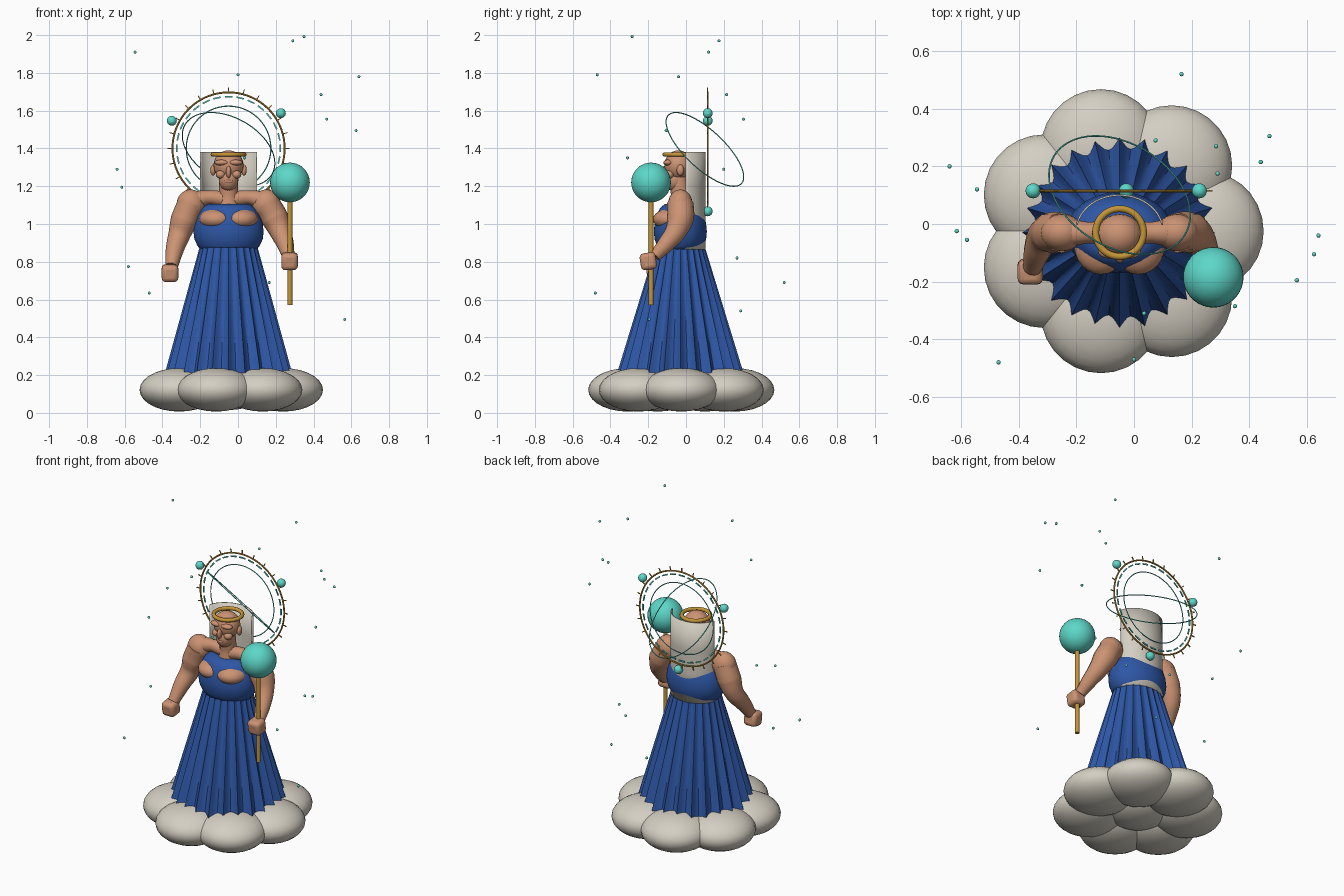
import bpy, bmesh, math
from mathutils import Matrix, Vector

if "Cube" in bpy.data.objects:
    bpy.data.objects.remove(bpy.data.objects["Cube"], do_unlink=True)

CX, CY = -0.05, -0.03          # axis of the figure
HALO = Vector((CX, 0.115, 1.4))


def material(name, rgb):
    m = bpy.data.materials.new(name)
    m.use_nodes = True
    m.diffuse_color = (*rgb, 1)
    m.node_tree.nodes["Principled BSDF"].inputs["Base Color"].default_value = (*rgb, 1)
    return m


CREAM = material("cream", (0.66, 0.62, 0.54))
BLUE = material("royal blue", (0.027, 0.095, 0.38))
SKIN = material("skin", (0.60, 0.29, 0.17))
GOLD = material("gold", (0.55, 0.30, 0.04))
TEAL = material("teal", (0.11, 0.68, 0.58))


def finish(name, bm, mat, angle=40):
    bmesh.ops.recalc_face_normals(bm, faces=bm.faces[:])
    me = bpy.data.meshes.new(name)
    bm.to_mesh(me)
    bm.free()
    me.materials.append(mat)
    ob = bpy.data.objects.new(name, me)
    bpy.context.collection.objects.link(ob)
    bpy.ops.object.select_all(action='DESELECT')
    ob.select_set(True)
    bpy.context.view_layer.objects.active = ob
    bpy.ops.object.shade_smooth_by_angle(angle=math.radians(angle))
    return ob


def balls(name, items, mat, seg=24):
    """Ellipsoids given as (centre, radii)."""
    bm = bmesh.new()
    for c, r in items:
        mtx = Matrix.Translation(c) @ Matrix.Diagonal((*r, 1))
        bmesh.ops.create_uvsphere(bm, u_segments=seg, v_segments=seg // 2, radius=1, matrix=mtx)
    return finish(name, bm, mat, 60)


def boxes(name, mats, mat):
    bm = bmesh.new()
    for m in mats:
        bmesh.ops.create_cube(bm, size=1, matrix=m)
    return finish(name, bm, mat)


def loft(name, loops, mat, closed=True, caps=False, angle=40):
    """Bridge a list of equal-length point loops."""
    bm = bmesh.new()
    rows = [[bm.verts.new(p) for p in loop] for loop in loops]
    n = len(rows[0])
    for a, b in zip(rows, rows[1:]):
        for i in range(n if closed else n - 1):
            j = (i + 1) % n
            bm.faces.new((a[i], a[j], b[j], b[i]))
    if caps:
        bm.faces.new(rows[0])
        bm.faces.new(rows[-1])
    return finish(name, bm, mat, angle)


def ring(name, centre, normal, radius, tube, mat, seg=72, sides=8):
    rot = Vector(normal).to_track_quat('Z', 'Y').to_matrix()
    loops = []
    for i in range(seg + 1):
        t = math.tau * i / seg
        loops.append([Vector(centre) + rot @ Vector((
            (radius + tube * math.cos(u)) * math.cos(t),
            (radius + tube * math.cos(u)) * math.sin(t), tube * math.sin(u)))
            for u in (math.tau * k / sides for k in range(sides))])
    return loft(name, loops, mat)


def limb(name, pts):
    """Smooth tapering tube through (x, y, z, radius) points."""
    cu = bpy.data.curves.new(name, 'CURVE')
    cu.dimensions, cu.bevel_depth, cu.bevel_resolution = '3D', 1, 4
    cu.use_fill_caps = True
    sp = cu.splines.new('BEZIER')
    sp.bezier_points.add(len(pts) - 1)
    for bp, p in zip(sp.bezier_points, pts):
        bp.co, bp.radius = p[:3], p[3]
        bp.handle_left_type = bp.handle_right_type = 'AUTO'
    ob = bpy.data.objects.new(name, cu)
    bpy.context.collection.objects.link(ob)
    cu.materials.append(SKIN)
    bpy.ops.object.select_all(action='DESELECT')
    ob.select_set(True)
    bpy.context.view_layer.objects.active = ob
    bpy.ops.object.convert(target='MESH')
    bpy.ops.object.shade_smooth_by_angle(angle=math.radians(60))


def oval(rx, ry, z, n=48):
    return [(CX + rx * math.cos(math.tau * i / n), CY + ry * math.sin(math.tau * i / n), z)
            for i in range(n)]


# Cloud base: one middle puff and seven around it
puffs = [((CX, CY + 0.005, 0.125), (0.2, 0.2, 0.11))]
for k in range(7):
    a = math.tau * k / 7
    puffs.append(((CX + 0.29 * math.cos(a), CY + 0.005 + 0.29 * math.sin(a), 0.122),
                  (0.21, 0.21, 0.115)))
balls("cloud_base", puffs, CREAM, 28)

# Pleated skirt
PLEATS, STEPS = 24, 6
skirt = []
for k in range(6):
    f = k / 5
    loop = []
    for i in range(PLEATS * STEPS):
        t = math.tau * i / (PLEATS * STEPS) - math.pi / 2
        fold = (0.004 + 0.016 * f) * (1 - 2 * abs(math.sin(PLEATS / 2 * (t + math.pi / 2))))
        loop.append((CX + (0.15 + 0.167 * f + fold) * math.cos(t),
                     CY + (0.127 + 0.188 * f + fold) * math.sin(t), 0.875 - 0.665 * f))
    skirt.append(loop)
loft("skirt", skirt, BLUE, angle=35)

# Bodice and bust
profile = [(0.145, 0.86), (0.165, 0.885), (0.181, 0.92), (0.186, 0.96), (0.18, 1.005),
           (0.166, 1.045), (0.142, 1.085), (0.11, 1.105)]
loft("bodice", [oval(r, r * 0.755, z) for r, z in profile], BLUE, caps=True, angle=60)
balls("bust", [((CX + s * 0.065, CY - 0.045, 1.025), (0.092, 0.1, 0.058)) for s in (-1, 1)], SKIN)

# Long straight hair: thin open shell behind the head
arc = [math.radians(12 + 156 * i / 24) for i in range(25)]
hair = loft("back_hair", [[(CX + 0.152 * math.cos(a), CY + 0.13 * math.sin(a), z) for a in arc]
                          for z in (0.865, 1.05, 1.2, 1.38)], CREAM, closed=False)
shell = hair.modifiers.new("thickness", 'SOLIDIFY')
shell.thickness = 0.006
shell.offset = 0

# Head, face, neck
HY = CY - 0.01
balls("head", [((CX, HY, 1.31), (0.08, 0.075, 0.08)),
               ((CX, HY - 0.02, 1.235), (0.052, 0.055, 0.062))], SKIN)
balls("brow_and_nose",
      [((CX + s * 0.035, HY - 0.055, 1.325), (0.04, 0.025, 0.016)) for s in (-1, 1)]
      + [((CX + s * 0.042, HY - 0.048, 1.262), (0.026, 0.025, 0.022)) for s in (-1, 1)]
      + [((CX, HY - 0.075, 1.275), (0.014, 0.022, 0.032)),
         ((CX, HY - 0.062, 1.225), (0.026, 0.016, 0.012))], SKIN, 16)
balls("ears", [((CX + s * 0.082, HY + 0.01, 1.285), (0.014, 0.02, 0.03)) for s in (-1, 1)], SKIN, 12)
limb("neck", [(CX, CY, 1.06, 0.06), (CX, CY, 1.15, 0.05), (CX, HY, 1.25, 0.05)])
ring("crown_band", (CX, CY, 1.368), (0, 0, 1), 0.083, 0.012, GOLD, 48, 10)

# Shoulders, arms and fists
limb("shoulders", [(-0.26, CY, 1.115, 0.055), (-0.16, CY, 1.14, 0.037), (CX, CY, 1.13, 0.042),
                   (0.06, CY, 1.14, 0.037), (0.16, CY, 1.115, 0.055)])
balls("shoulder_caps", [((x, CY, 1.105), (0.075, 0.065, 0.078)) for x in (-0.25, 0.15)], SKIN)
limb("right_arm", [(-0.25, CY, 1.11, 0.07), (-0.285, CY, 1.02, 0.072), (-0.312, -0.04, 0.94, 0.058),
                   (-0.335, -0.09, 0.865, 0.048), (-0.352, -0.15, 0.775, 0.034)])
limb("left_arm", [(0.15, CY, 1.11, 0.07), (0.195, CY, 1.03, 0.072), (0.225, -0.055, 0.96, 0.058),
                  (0.25, -0.105, 0.895, 0.046), (0.268, -0.165, 0.83, 0.033)])
for name, loc in (("right_fist", (-0.36, -0.165, 0.74)), ("left_fist", (0.273, -0.2, 0.803))):
    fist = boxes(name, [Matrix.Translation(loc) @ Matrix.Rotation(0.15, 4, 'X')
                        @ Matrix.Diagonal((0.088, 0.085, 0.09, 1))], SKIN)
    bev = fist.modifiers.new("rounding", 'BEVEL')
    bev.width, bev.segments = 0.022, 3

# Staff with orb
STAFF = (0.275, -0.185)
loft("staff", [[(STAFF[0] + 0.013 * math.cos(math.tau * i / 12),
                 STAFF[1] + 0.013 * math.sin(math.tau * i / 12), z) for i in range(12)]
               for z in (0.57, 1.18)], GOLD, caps=True)
balls("staff_orb", [((*STAFF, 1.22), (0.105,) * 3)], TEAL, 36)

# Halo: outer ring, rays, dashes, thin hoops and three beads


def around(count, radius, size):
    return [Matrix.Translation(HALO) @ Matrix.Rotation(math.tau * k / count, 4, 'Y')
            @ Matrix.Translation((0, 0, radius)) @ Matrix.Diagonal((*size, 1)) for k in range(count)]


ring("halo_ring", HALO, (0, 1, 0), 0.297, 0.005, GOLD)
boxes("halo_rays", around(24, 0.309, (0.005, 0.005, 0.028)), GOLD)
boxes("halo_dashes", around(28, 0.274, (0.04, 0.005, 0.008)), TEAL)
ring("halo_inner_hoop", HALO, (0, 1, 0), 0.224, 0.003, TEAL, 72, 6)
ring("halo_tilted_hoop", HALO + Vector((0, -0.015, -0.005)), (0.38, 0.63, 0.675), 0.265, 0.003, TEAL, 72, 6)
balls("halo_beads", [(HALO + 0.334 * Vector((math.cos(a), 0, math.sin(a))), (0.026,) * 3)
                     for a in (math.radians(34 + 120 * k) for k in range(3))], TEAL)

# Floating sparkles
spots = [(-.545, .12, 1.91), (.29, .175, 1.97), (.35, -.285, 1.992), (0, -.47, 1.79),
         (.64, -.04, 1.78), (.44, .215, 1.685), (.47, .305, 1.555), (.625, -.105, 1.495),
         (-.64, .2, 1.29), (-.615, -.025, 1.195), (-.58, -.055, .775), (-.47, -.48, .635),
         (.565, -.195, .495), (.165, .52, .69), (.075, .29, .54), (.285, .27, .82), (.035, -.31, 1.35)]
balls("sparkles", [(p, (0.008,) * 3) for p in spots], TEAL, 10)
